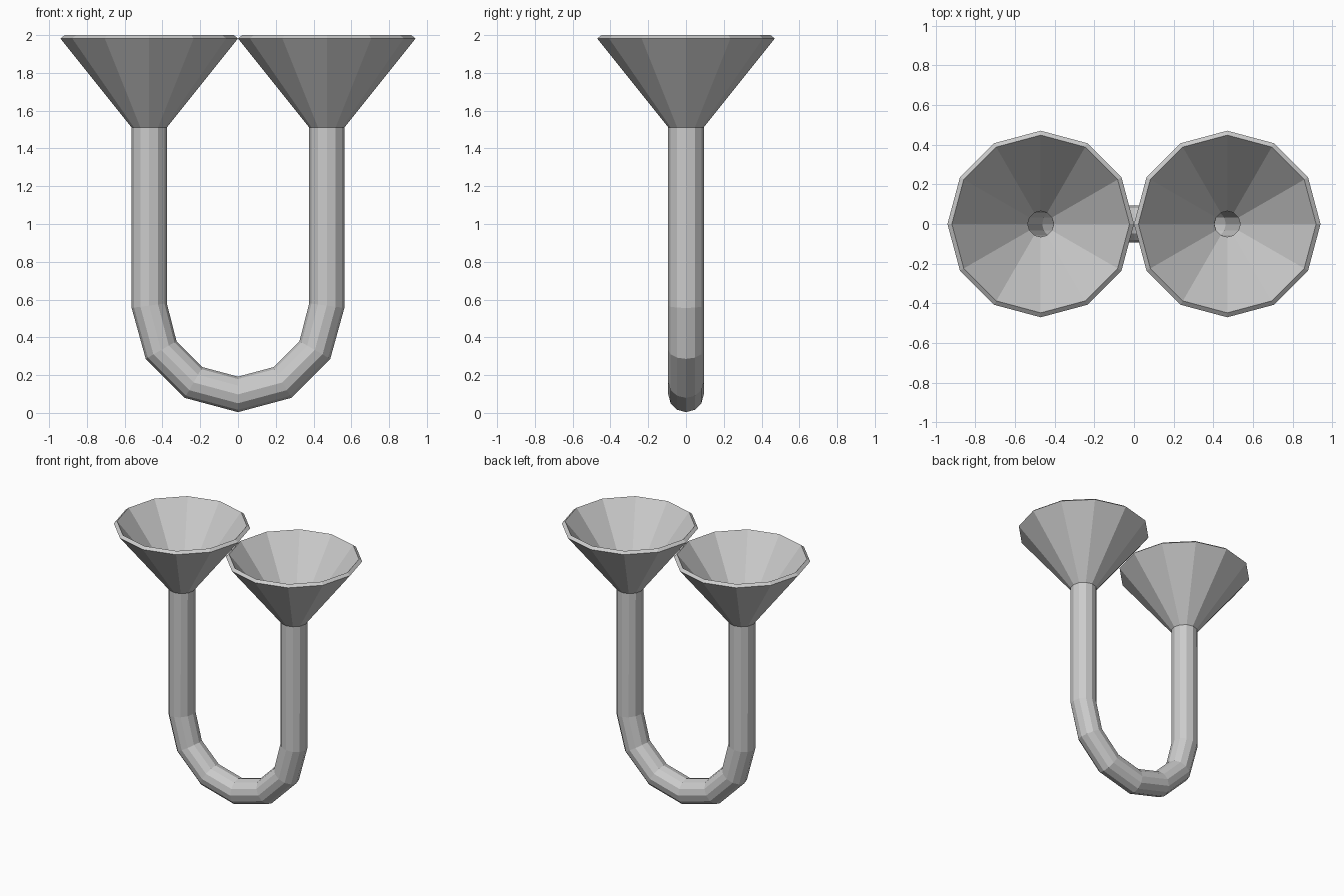
import bpy, bmesh, math
from mathutils import Vector

if "Cube" in bpy.data.objects:
    bpy.data.objects.remove(bpy.data.objects["Cube"])

SIDES = 12
LEG_X = 0.47        # leg offset and bend radius
TUBE_R = 0.094
RIM_R = 0.47
BEND_Z = 0.568
NECK_Z = 1.512
RIM_Z = 1.982
WALL = 0.028

# Path from left rim, down, round the bend and up to the right rim
path = [(-LEG_X, RIM_Z, RIM_R), (-LEG_X, NECK_Z, TUBE_R)]
for i in range(7):
    a = math.pi + math.pi * i / 6
    path.append((LEG_X * math.cos(a), BEND_Z + LEG_X * math.sin(a), TUBE_R))
path += [(LEG_X, NECK_Z, TUBE_R), (LEG_X, RIM_Z, RIM_R)]
centres = [Vector((x, 0, z)) for x, z, r in path]

# Sweep a 12-sided ring along the path
bm = bmesh.new()
side = Vector((0, 1, 0))
rings = []
last = len(path) - 1
for i, (x, z, r) in enumerate(path):
    before = (centres[i] - centres[max(i - 1, 0)]).normalized()
    after = (centres[min(i + 1, last)] - centres[i]).normalized()
    across = side.cross((before + after).normalized())
    rings.append([bm.verts.new(centres[i] + r * (math.cos(t) * across + math.sin(t) * side))
                  for t in (2 * math.pi * k / SIDES for k in range(SIDES))])
for lower, upper in zip(rings, rings[1:]):
    for k in range(SIDES):
        n = (k + 1) % SIDES
        bm.faces.new((lower[k], lower[n], upper[n], upper[k]))

mesh = bpy.data.meshes.new("funnel_tube")
bm.to_mesh(mesh)
bm.free()
tube = bpy.data.objects.new("funnel_tube", mesh)
bpy.context.collection.objects.link(tube)

# Hollow wall, thickened inward, giving the bevelled-looking rims
wall = tube.modifiers.new("wall", 'SOLIDIFY')
wall.thickness = WALL
wall.offset = -1
wall.use_even_offset = True
